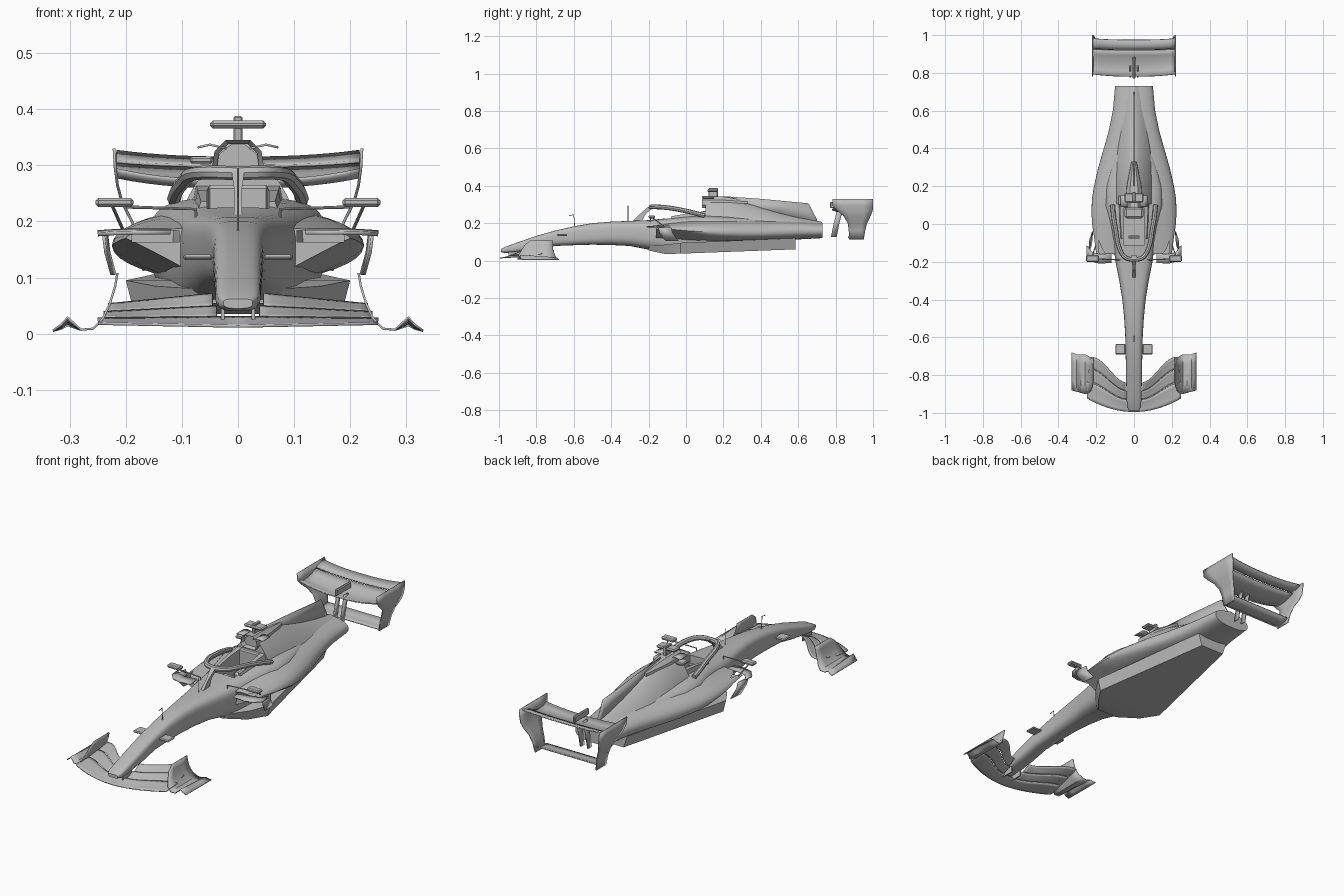
import bpy, bmesh
from math import cos, sin, pi, radians
from mathutils import Vector

if "Cube" in bpy.data.objects:
    bpy.data.objects.remove(bpy.data.objects["Cube"])

GREY = (0.5, 0.5, 0.5, 1)
paint = bpy.data.materials.new("plain grey")
paint.use_nodes = True
paint.diffuse_color = GREY
paint.node_tree.nodes["Principled BSDF"].inputs["Base Color"].default_value = GREY


def finish(name, bm, mirror=False, thick=0, smooth=True):
    bmesh.ops.recalc_face_normals(bm, faces=bm.faces)
    me = bpy.data.meshes.new(name)
    bm.to_mesh(me)
    bm.free()
    me.materials.append(paint)
    if smooth:
        me.shade_smooth()
        me.set_sharp_from_angle(angle=radians(35))
    ob = bpy.data.objects.new(name, me)
    bpy.context.collection.objects.link(ob)
    if thick:
        mod = ob.modifiers.new("thickness", "SOLIDIFY")
        mod.thickness, mod.offset = thick, 0
    if mirror:
        ob.modifiers.new("other_side", "MIRROR")
    return ob


def grid(name, rows, closed=False, **kw):
    """Skin rows of points; closed rows become a capped loft."""
    bm = bmesh.new()
    vs = [[bm.verts.new(p) for p in row] for row in rows]
    n = len(vs[0])
    for a, b in zip(vs, vs[1:]):
        for i in range(n if closed else n - 1):
            j = (i + 1) % n
            bm.faces.new((a[i], a[j], b[j], b[i]))
    if closed:
        bm.faces.new(vs[0])
        bm.faces.new(vs[-1])
    return finish(name, bm, **kw)


def hull(name, stations, n, count=40):
    """Loft superellipse sections: y, half width, bottom, widest height, top, lower fullness."""
    rows = []
    for y, w, z0, zm, z1, m in stations:
        ring = []
        for i in range(count):
            t = 2 * pi * i / count
            c, s = cos(t), sin(t)
            e, h = (n, z1 - zm) if s >= 0 else (m, z0 - zm)
            x = w * abs(c) ** (2 / e) * (1 if c > 0 else -1)
            ring.append((x, y, zm + h * abs(s) ** (2 / e)))
        rows.append(ring)
    return grid(name, rows, closed=True)


def box(name, lo, hi, mirror=False, bevel=0.0):
    bm = bmesh.new()
    bmesh.ops.create_cube(bm, size=1)
    lo, hi = Vector(lo), Vector(hi)
    for v in bm.verts:
        v.co = (lo + hi) / 2 + v.co * (hi - lo)
    ob = finish(name, bm, mirror, smooth=False)
    if bevel:
        ob.modifiers.new("bevel", "BEVEL").width = bevel
    return ob


def tube(name, pts, radius, mirror=False, spline="POLY"):
    """Rod along a path, turned into a mesh."""
    cu = bpy.data.curves.new(name, "CURVE")
    cu.dimensions, cu.bevel_depth, cu.bevel_resolution = "3D", radius, 2
    cu.use_fill_caps = True
    sp = cu.splines.new(spline)
    sp.points.add(len(pts) - 1)
    for p, q in zip(sp.points, pts):
        p.co = (*q, 1)
    if spline == "NURBS":
        sp.use_endpoint_u, sp.order_u, sp.resolution_u = True, 3, 8
    tmp = bpy.data.objects.new(name + "_path", cu)
    bpy.context.collection.objects.link(tmp)
    bm = bmesh.new()
    bm.from_mesh(bpy.data.meshes.new_from_object(tmp.evaluated_get(bpy.context.evaluated_depsgraph_get())))
    bpy.data.objects.remove(tmp)
    return finish(name, bm, mirror)


def cut(ob, cutter):
    mod = ob.modifiers.new("cut", "BOOLEAN")
    mod.operation, mod.object, mod.solver = "DIFFERENCE", cutter, "EXACT"
    dg = bpy.context.evaluated_depsgraph_get()
    me = bpy.data.meshes.new_from_object(ob.evaluated_get(dg))
    ob.modifiers.clear()
    ob.data = me


# Bodywork
chassis = hull("nose_and_chassis", [
    (-.988, .026, .045, .055, .062, 3), (-.97, .036, .04, .058, .072, 3), (-.92, .04, .042, .065, .09, 3),
    (-.8, .042, .058, .09, .132, 3), (-.7, .044, .078, .12, .16, 3), (-.6, .046, .082, .13, .183, 3),
    (-.5, .052, .085, .14, .2, 3), (-.4, .062, .083, .15, .208, 3), (-.3, .078, .078, .15, .212, 3),
    (-.2, .098, .058, .15, .216, 3), (-.1, .11, .04, .15, .226, 3.5), (0, .13, .04, .16, .237, 3.5),
    (.1, .155, .05, .17, .242, 3.5), (.2, .15, .07, .17, .238, 3), (.32, .12, .1, .17, .23, 3),
    (.45, .07, .11, .17, .22, 3)], 3.5)
sidepods = hull("sidepods", [
    (-.16, .2, .06, .17, .19, .95), (-.08, .21, .055, .167, .203, .95), (0, .222, .06, .16, .215, 1.1),
    (.06, .225, .075, .156, .222, 1.4), (.13, .223, .088, .152, .226, 1.8), (.2, .212, .097, .15, .226, 2.2),
    (.3, .189, .1, .15, .224, 2.5), (.4, .16, .104, .15, .22, 2.5), (.5, .132, .108, .155, .215, 2.5),
    (.6, .112, .113, .16, .21, 2.5), (.73, .1, .12, .16, .2, 2.5)], 2.15)
hull("engine_cover", [
    (.105, .105, .11, .2, .343, 2), (.2, .105, .11, .2, .34, 2), (.3, .105, .11, .19, .315, 2),
    (.4, .1, .115, .18, .283, 2), (.5, .09, .118, .17, .254, 2), (.6, .08, .12, .16, .23, 2),
    (.728, .07, .125, .16, .207, 2)], 1.35)

# Cockpit and side inlet openings
hole = box("cockpit_cutter", (-.055, -.11, .12), (.055, .1, .4))
cut(chassis, hole)
cut(sidepods, hole)
bpy.data.objects.remove(hole)
for s in (-1, 1):
    hole = box("inlet_cutter", (s * .147 - .042, -.3, .163), (s * .147 + .042, -.07, .184))
    cut(sidepods, hole)
    bpy.data.objects.remove(hole)

# Cockpit surround and headrest
grid("cockpit_side", [[(a, y, .2), (a, y, z), (b, y, z), (b + .012, y, .2)]
                      for y, a, b, z in ((-.08, .055, .066, .236), (.02, .055, .072, .255), (.12, .05, .075, .265))],
     closed=True, mirror=True)
box("headrest", (-.056, .085, .13), (.056, .13, .265), bevel=.006)
box("seat", (-.05, .03, .12), (.05, .09, .17), bevel=.01)
tube("steering_wheel", [(-.03, -.07, .2), (.03, -.07, .2)], .008)

# Airbox with recessed mouth, and fin
mouth = [(.022, .345), (.042, .325), (.046, .298), (.034, .28)]
ring = mouth + [(-x, z) for x, z in reversed(mouth)]
rows = [(.15, .8), (.1, .8), (.085, 1), (.2, .9), (.33, .3)]
grid("airbox", [[(x * k, y, .31 + (z - .31) * k) for x, z in ring] for y, k in rows], closed=True)
grid("engine_fin", [[(0, y, a), (0, y, b)] for y, a, b in (
    (.2, .3, .344), (.4, .25, .33), (.655, .2, .306), (.7, .19, .22))], thick=.006)

# Floor, widest just behind its leading edge, with flared sides
grid("floor", [[(-w, y, a), (w, y, a), (w + f, y, b), (-w - f, y, b)] for y, w, f, a, b in (
    (-.2, .055, .02, .054, .08), (-.11, .13, .02, .035, .085), (-.03, .185, .015, .037, .095),
    (.585, .065, .02, .06, .12))], closed=True)

# Halo
arch = [(0, -.19, .286), (.055, -.18, .288), (.086, -.11, .285), (.096, -.03, .272), (.11, .04, .256), (.114, .1, .24)]
tube("halo_hoop", [(-x, y, z) for x, y, z in reversed(arch[1:])] + arch, .0125, spline="NURBS")
grid("halo_strut", [[(-w, y - d, z), (w, y - d, z), (w, y + d, z), (-w, y + d, z)] for w, y, z, d in (
    (.008, -.265, .205, .025), (.006, -.23, .25, .015), (.012, -.18, .292, .016))], closed=True)


# Front wing elements
def front_wing(name, f0, f1, x0, x1):
    rows = []
    for i in range(13):
        x = x0 + (x1 - x0) * i / 12
        lead = -.995 + 1.15 * x * x
        t = min(max((x - .04) / .18, 0), 1)
        trail = -.84 + .135 * t * t * (3 - 2 * t)
        row = []
        for k in range(6):
            f = f0 + (f1 - f0) * k / 5
            z = .013 + .02 * x + (.062 - .12 * x) * f ** 1.5
            row.append((x, lead + (trail - lead) * f, z))
        rows.append(row)
    grid(name, rows, mirror=True, thick=.005)


front_wing("front_wing_main", 0, .41, 0, .25)
front_wing("front_wing_middle_flap", .425, .71, .038, .24)
front_wing("front_wing_upper_flap", .725, 1, .045, .232)

# Front endplates with footplate tunnels that sink towards the rear
grid("front_endplate", [[(x, a + (b - a) * k / 4, z - d * k / 4) for k in range(5)] for x, z, a, b, d in (
    (.215, .108, -.83, -.71, 0), (.219, .085, -.86, -.71, 0), (.228, .055, -.88, -.71, 0),
    (.24, .028, -.895, -.7, 0), (.258, .009, -.9, -.69, 0), (.28, .007, -.895, -.69, 0),
    (.292, .018, -.89, -.69, .007), (.304, .029, -.888, -.69, .014), (.315, .016, -.885, -.685, .007),
    (.33, .005, -.88, -.68, 0))], mirror=True, thick=.004)
box("wing_pylon", (.024, -.95, .02), (.03, -.88, .06), mirror=True)


# Rear wing planes, dished towards the middle
def rear_plane(name, section, half):
    rows = []
    for i in range(17):
        u = i / 8 - 1
        bow = 1 - abs(u) ** 2.5
        rows.append([(u * half, y - dish * bow * .6, z - dish * bow) for y, z, dish in section])
    grid(name, rows, thick=.006)


rear_plane("rear_wing_main", [(.793, .292, .02), (.82, .28, .018), (.86, .28, .014), (.9, .29, .01),
                              (.925, .302, .008)], .217)
rear_plane("rear_wing_flap", [(.928, .306, .008), (.95, .313, .01), (.982, .325, .012)], .217)
rear_plane("beam_wing", [(.865, .125, 0), (.89, .122, 0), (.92, .128, 0), (.945, .14, 0)], .168)
grid("rear_endplate", [[(x, a + (b - a) * k / 4, z) for k in range(5)] for x, z, a, b in (
    (.221, .33, .782, 1), (.219, .295, .783, 1), (.215, .265, .81, .998), (.207, .235, .845, .985),
    (.189, .2, .865, .968), (.176, .16, .87, .958), (.168, .112, .872, .95))], mirror=True, thick=.005)
grid("rear_pylon", [[(.02, y, z), (.02, y + .03, z)] for y, z in ((.775, .125), (.79, .2), (.81, .275))],
     mirror=True, thick=.006)
box("flap_actuator", (-.007, .77, .28), (.007, .885, .312), bevel=.004)

# Mirrors and their stays
box("mirror", (.186, -.2, .226), (.254, -.165, .242), mirror=True, bevel=.005)
tube("mirror_stay", [(.075, -.19, .19), (.075, -.19, .222), (.2, -.185, .226)], .003, mirror=True)
tube("mirror_outer_stay", [(.225, -.18, .23), (.205, -.12, .185)], .003, mirror=True)

# Side winglets and turning vanes
grid("side_winglet", [[(x, y, z), (x, y + .05, z + .004)] for x, y, z in (
    (.12, -.205, .18), (.18, -.21, .18), (.22, -.2, .179), (.25, -.165, .177))], mirror=True, thick=.007)
grid("side_vane", [[(x, y, z), (x - .006, y + .07, z)] for x, y, z in (
    (.24, -.15, .177), (.236, -.14, .145), (.225, -.11, .105))], mirror=True, thick=.005)
box("nose_camera", (.045, -.69, .131), (.098, -.635, .141), mirror=True, bevel=.004)

# Roof camera, side camera and aerials
box("roof_camera", (-.05, .115, .366), (.05, .165, .38), bevel=.005)
box("roof_camera_stem", (-.008, .12, .335), (.008, .17, .388), bevel=.003)
box("side_camera", (-.086, .1, .303), (-.045, .15, .316), bevel=.004)
grid("roof_winglet", [[(x, .09, z), (x, .15, z)] for x, z in ((.02, .33), (.05, .337), (.072, .332))],
     mirror=True, thick=.004)
tube("nose_aerial", [(0, -.595, .18), (0, -.6, .245), (0, -.625, .24)], .002)
tube("chassis_aerial", [(0, -.31, .205), (0, -.31, .295)], .0015)
